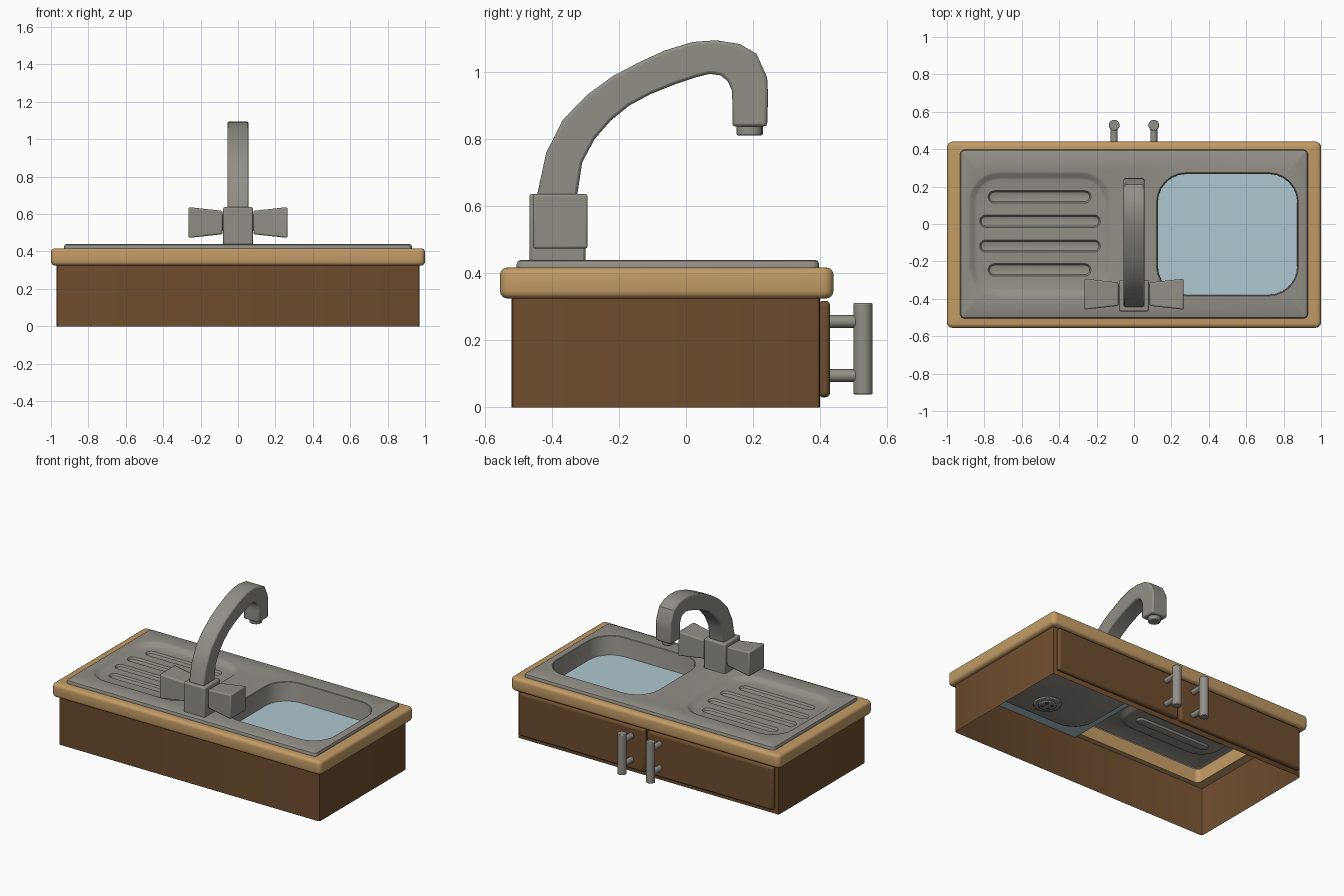
import bpy, bmesh, math
from mathutils import Matrix

if "Cube" in bpy.data.objects:
    bpy.data.objects.remove(bpy.data.objects["Cube"])


def mat(name, col):
    m = bpy.data.materials.new(name)
    m.diffuse_color = (*col, 1)
    m.use_nodes = True
    m.node_tree.nodes["Principled BSDF"].inputs["Base Color"].default_value = m.diffuse_color
    return m


STEEL = mat("steel grey", (0.29, 0.275, 0.245))
TAN = mat("light wood", (0.54, 0.33, 0.135))
BROWN = mat("dark wood", (0.155, 0.074, 0.028))
WATER = mat("water blue", (0.43, 0.58, 0.63))
DARK = mat("drain dark", (0.03, 0.03, 0.03))


def finish(name, bm, material, bevel=0, segs=2, up=False, angle=35):
    bmesh.ops.recalc_face_normals(bm, faces=bm.faces[:])
    if up and sum(f.normal.z * f.calc_area() for f in bm.faces) < 0:
        bmesh.ops.reverse_faces(bm, faces=bm.faces[:])
    me = bpy.data.meshes.new(name)
    bm.to_mesh(me)
    bm.free()
    ob = bpy.data.objects.new(name, me)
    bpy.context.collection.objects.link(ob)
    me.materials.append(material)
    if bevel:
        mod = ob.modifiers.new("bevel", 'BEVEL')
        mod.width, mod.segments, mod.limit_method = bevel, segs, 'ANGLE'
        mod.angle_limit = math.radians(40)
    bpy.ops.object.select_all(action='DESELECT')
    ob.select_set(True)
    bpy.context.view_layer.objects.active = ob
    bpy.ops.object.shade_smooth_by_angle(angle=math.radians(angle))
    return ob


def ring(bm, rect, r, z, inset=0, n=6):
    """Rounded rectangle of vertices."""
    x0, x1, y0, y1 = rect
    x0, x1, y0, y1 = x0 + inset, x1 - inset, y0 + inset, y1 - inset
    r = max(r - inset, 0.004)
    out = []
    for k, (cx, cy) in enumerate([(x1 - r, y1 - r), (x0 + r, y1 - r), (x0 + r, y0 + r), (x1 - r, y0 + r)]):
        for i in range(n + 1):
            a = math.pi / 2 * (k + i / n)
            out.append(bm.verts.new((cx + r * math.cos(a), cy + r * math.sin(a), z)))
    return out


def loft(bm, loops):
    for a, b in zip(loops, loops[1:]):
        for i in range(len(a)):
            j = (i + 1) % len(a)
            bm.faces.new((a[i], a[j], b[j], b[i]))


def fill(bm, loops):
    edges = [bm.edges.get((l[i - 1], l[i])) for l in loops for i in range(len(l))]
    bmesh.ops.triangle_fill(bm, edges=edges, use_beauty=True, normal=(0, 0, 1))


def box(name, x, y, z, material, bevel=0.0, segs=2):
    bm = bmesh.new()
    bmesh.ops.create_cube(bm, size=1)
    for v in bm.verts:
        v.co = [(a + b) / 2 + c * (b - a) for (a, b), c in zip((x, y, z), v.co)]
    return finish(name, bm, material, bevel, segs)


def cyl(name, centre, r, h, material, rot=None, bevel=0, sides=16):
    bm = bmesh.new()
    m = Matrix.Translation(centre) @ (rot or Matrix())
    bmesh.ops.create_cone(bm, cap_ends=True, segments=sides, radius1=r, radius2=r, depth=h, matrix=m)
    return finish(name, bm, material, bevel)


# cabinet walls, open below
bm = bmesh.new()
cab = (-0.97, 0.97, -0.52, 0.40)
loft(bm, [ring(bm, cab, 0.012, z, n=2) for z in (0, 0.33)])
finish("cabinet", bm, BROWN)

# worktop ring with rounded rim
bm = bmesh.new()
top, hole = (-1, 1, -0.555, 0.44), (-0.91, 0.91, -0.485, 0.38)
b, lo, hi = 0.022, 0.325, 0.417
loops = [ring(bm, hole, 0.03, lo)]
for i in range(5):
    a = math.pi / 8 * i
    loops.append(ring(bm, top, 0.03, lo + b * (1 - math.cos(a)), b * (1 - math.sin(a))))
for i in range(5):
    a = math.pi / 8 * i
    loops.append(ring(bm, top, 0.03, hi - b * (1 - math.sin(a)), b * (1 - math.cos(a))))
loops.append(ring(bm, hole, 0.03, hi))
loft(bm, loops + [loops[0]])
finish("worktop", bm, TAN)

# sink sheet: rim, basin and draining board with grooves
bm = bmesh.new()
sheet = (-0.93, 0.93, -0.505, 0.397)
rim = [ring(bm, sheet, 0.025, z, i) for z, i in ((0.412, 0), (0.428, 0), (0.436, 0.004), (0.44, 0.012))]
basin = [ring(bm, (0.12, 0.88, -0.385, 0.275), 0.16, z, i)
         for z, i in ((0.44, 0), (0.437, 0.004), (0.43, 0.006), (0.265, 0.008), (0.245, 0.016), (0.237, 0.035))]
board = [ring(bm, (-0.885, -0.12, -0.39, 0.28), 0.16, z, i)
         for z, i in ((0.44, 0), (0.437, 0.012), (0.42, 0.03), (0.416, 0.045))]
grooves = []
for y, x0, x1 in ((0.145, -0.78, -0.23), (0.015, -0.825, -0.18), (-0.118, -0.825, -0.18), (-0.245, -0.78, -0.23)):
    grooves.append([ring(bm, (x0, x1, y - 0.033, y + 0.033), 0.0325, z, i)
                    for z, i in ((0.416, 0), (0.404, 0.008), (0.401, 0.016))])
for g in [rim, basin, board] + grooves:
    loft(bm, g)
for g in [basin] + grooves:
    bm.faces.new(g[-1])
fill(bm, [rim[-1], basin[0], board[0]])
fill(bm, [board[-1]] + [g[0] for g in grooves])
finish("sink", bm, STEEL, up=True)

# water sheet, wider than the basin
box("water", (0.03, 0.965, ), (-0.515, 0.395), (0.309, 0.312), WATER)

# drain fitting under and inside the basin
dx, dy, dz = 0.5, -0.215, 0.237
cyl("drain_flange", (dx, dy, dz), 0.085, 0.02, STEEL, bevel=0.005, sides=24)
cyl("drain_cup", (dx, dy, dz), 0.055, 0.036, STEEL, bevel=0.005, sides=24)
for i in range(4):
    a = math.pi / 2 * i + math.pi / 4
    cyl("drain_hole", (dx + 0.03 * math.cos(a), dy + 0.03 * math.sin(a), dz), 0.011, 0.039, DARK, sides=10)

# doors and handles on the back side
for s in (-1, 1):
    box("door", sorted((s * 0.008, s * 0.945)), (0.395, 0.43), (0.03, 0.318), BROWN, 0.014, 3)
    cyl("handle_bar", (s * 0.106, 0.528, 0.175), 0.029, 0.272, STEEL, bevel=0.004)
    for z in (0.095, 0.256):
        cyl("handle_post", (s * 0.106, 0.468, z), 0.019, 0.09, STEEL, Matrix.Rotation(math.pi / 2, 4, 'X'), sides=12)

# tap body and tapered knobs
box("tap_body", (-0.079, 0.079), (-0.467, -0.30), (0.43, 0.637), STEEL, 0.008)
for s in (-1, 1):
    bm = bmesh.new()
    bmesh.ops.create_cube(bm, size=1)
    for v in bm.verts:
        outer = v.co.x * s > 0
        h = 0.165 if outer else 0.125
        v.co = (s * (0.265 if outer else 0.083), -0.375 + v.co.y * h, 0.555 + v.co.z * h)
    finish("tap_knob", bm, STEEL, 0.008)
    box("knob_stem", sorted((s * 0.07, s * 0.10)), (-0.42, -0.33), (0.51, 0.60), STEEL)

# curved square spout: outer and inner side profile
outer = [(-.445, .63), (-.417, .76), (-.367, .858), (-.295, .932), (-.22, .987), (-.145, 1.027), (-.065, 1.064),
         (.02, 1.09), (.09, 1.095), (.16, 1.084), (.21, 1.055), (.242, .985), (.245, .93), (.242, .838)]
inner = [(-.325, .63), (-.31, .73), (-.273, .8), (-.225, .855), (-.17, .9), (-.105, .935), (-.03, .965),
         (.03, .985), (.07, .995), (.105, .99), (.125, .972), (.137, .945), (.138, .92), (.138, .838)]
bm = bmesh.new()
loops = [[bm.verts.new((x, *p)) for x, p in ((-.056, o), (.056, o), (.056, i), (-.056, i))]
         for o, i in zip(outer, inner)]
loft(bm, loops)
bm.faces.new(loops[0])
bm.faces.new(loops[-1])
finish("spout", bm, STEEL, 0.009)
cyl("nozzle", (0, 0.19, 0.828), 0.039, 0.034, STEEL, bevel=0.005)
